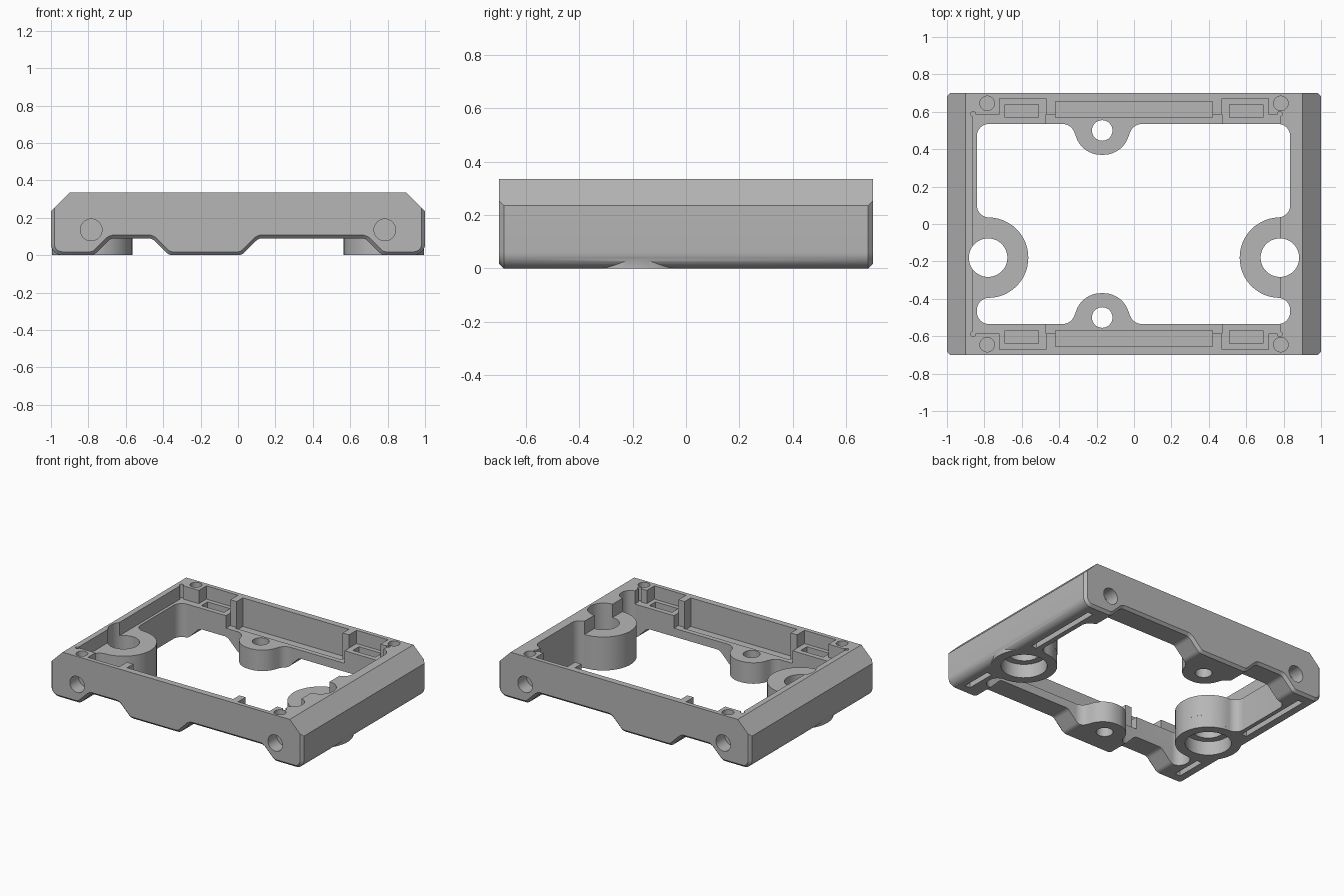
import bpy, bmesh
from math import cos, sin, pi, tan
from mathutils import Vector

if "Cube" in bpy.data.objects:
    bpy.data.objects.remove(bpy.data.objects["Cube"])

grey = bpy.data.materials.new("plain grey")
grey.use_nodes = True
grey.diffuse_color = (0.47, 0.47, 0.47, 1)
grey.node_tree.nodes["Principled BSDF"].inputs["Base Color"].default_value = grey.diffuse_color


def rounded(corners, steps=8):
    """Closed outline from (x, y, radius) corners, each corner replaced by a tangent arc."""
    out = []
    for i, (x, y, r) in enumerate(corners):
        p = Vector((x, y))
        if r == 0:
            out.append(p)
            continue
        a = (Vector(corners[i - 1][:2]) - p).normalized()
        b = (Vector(corners[(i + 1) % len(corners)][:2]) - p).normalized()
        half = a.angle(b) / 2
        centre = p + (a + b).normalized() * (r / sin(half))
        start = p + a * (r / tan(half)) - centre
        end = p + b * (r / tan(half)) - centre
        sweep = start.angle_signed(end)
        for k in range(steps + 1):
            t = -sweep * k / steps
            out.append(centre + Vector((start.x * cos(t) - start.y * sin(t),
                                        start.x * sin(t) + start.y * cos(t))))
    return out


def circle(x, y, r, n=40):
    return [Vector((x + r * cos(2 * pi * k / n), y + r * sin(2 * pi * k / n))) for k in range(n)]


def prism(name, outline, lo, hi, along_y=False):
    """Extrude an outline along z, or an xz outline along y."""
    bm = bmesh.new()
    place = (lambda p, h: (p.x, h, p.y)) if along_y else (lambda p, h: (p.x, p.y, h))
    low = [bm.verts.new(place(p, lo)) for p in outline]
    high = [bm.verts.new(place(p, hi)) for p in outline]
    bm.faces.new(low)
    bm.faces.new(high)
    for i in range(len(low)):
        bm.faces.new((low[i - 1], low[i], high[i], high[i - 1]))
    bmesh.ops.recalc_face_normals(bm, faces=bm.faces)
    mesh = bpy.data.meshes.new(name)
    bm.to_mesh(mesh)
    bm.free()
    mesh.materials.append(grey)
    obj = bpy.data.objects.new(name, mesh)
    bpy.context.collection.objects.link(obj)
    return obj


def box(name, x0, x1, y0, y1, z0, z1):
    x0, x1 = sorted((x0, x1))
    y0, y1 = sorted((y0, y1))
    return prism(name, [Vector(p) for p in ((x0, y0), (x1, y0), (x1, y1), (x0, y1))], z0, z1)


TOP, LEDGE, LOW = 0.335, 0.24, 0.15
ABOVE, BELOW = 0.5, -0.1
BOSS_X, BOSS_Y, BOSS_R = 0.78, -0.18, 0.215

# Frame body: chamfered block with relieved underside
profile = rounded([(-0.9, TOP, 0), (0.9, TOP, 0), (1, 0.235, 0), (1, 0, 0.06),
                   (0.77, 0, 0.05), (0.68, 0.09, 0.05), (0.11, 0.09, 0.05), (0.02, 0, 0.05),
                   (-0.37, 0, 0.05), (-0.46, 0.09, 0.05), (-0.68, 0.09, 0.05),
                   (-0.77, 0, 0.05), (-1, 0, 0.06), (-1, 0.235, 0)])
frame = prism("frame", profile, -0.7, 0.7, along_y=True)

# Narrow chamfer around the lower outline of both ends
bm = bmesh.new()
bm.from_mesh(frame.data)
rim = [e for e in bm.edges if abs(e.verts[0].co.y - e.verts[1].co.y) < 0.001
       and all(v.co.z < 0.24 for v in e.verts)]
bmesh.ops.bevel(bm, geom=rim, offset=0.018, segments=1, affect='EDGES', clamp_overlap=False)
bmesh.ops.recalc_face_normals(bm, faces=bm.faces)
bm.to_mesh(frame.data)
bm.free()

adds, cuts = [], []

# Central opening, flowing round the four bosses
y_hi, y_lo = BOSS_Y + BOSS_R, BOSS_Y - BOSS_R
tip = BOSS_X - BOSS_R
rail = [(-0.335, 0.535, 0.07), (-0.275, 0.37, 0.14), (-0.065, 0.37, 0.14), (-0.005, 0.535, 0.07)]
opening = [(-0.84, 0.535, 0.065)] + rail + [(0.835, 0.535, 0.065)]
opening += [(0.835, y_hi, 0.065), (tip, y_hi, BOSS_R - 0.001),
            (tip, y_lo, BOSS_R - 0.001), (0.835, y_lo, 0.065)]
opening += [(0.835, -0.535, 0.065)] + [(x, -y, r) for x, y, r in reversed(rail)]
opening += [(-0.84, -0.535, 0.065), (-0.84, y_lo, 0.065), (-tip, y_lo, BOSS_R - 0.001),
            (-tip, y_hi, BOSS_R - 0.001), (-0.84, y_hi, 0.065)]
cuts.append(prism("opening_cutter", rounded(opening, 12), BELOW, ABOVE))

# Upper pocket and the lowered middle of the rails
cuts.append(box("pocket_cutter", -0.86, 0.78, -0.585, 0.585, LEDGE, ABOVE))
for s in (-1, 1):
    cuts.append(box("rail_cutter", -0.47, 0.47, s * 0.36, s * 0.585, LOW, ABOVE))
    cuts.append(box("recess_cutter", -0.42, 0.42, s * 0.57, s * 0.655, 0.13, ABOVE))
    cuts.append(prism("rail_hole_cutter", circle(-0.17, s * 0.5, 0.055), BELOW, ABOVE))
    for x in (-0.86, 0.78):
        cuts.append(prism("relief_cutter", circle(x, s * 0.588, 0.014, 12), LEDGE, ABOVE))

for m in (-1, 1):
    # Side boss, with bore and wider counterbore below
    adds.append(prism("side_boss", circle(m * BOSS_X, BOSS_Y, BOSS_R, 64), 0, 0.2))
    cuts.append(prism("bore_cutter", circle(m * BOSS_X, BOSS_Y, 0.103, 48), BELOW, ABOVE))
    cuts.append(prism("counterbore_cutter", circle(m * BOSS_X, BOSS_Y, 0.15, 48), BELOW, 0.1))
    # Grooves under the side walls
    for y0, y1 in ((-0.62, -0.4), (0.05, 0.62)):
        cuts.append(box("groove_cutter", m * 0.87, m * 0.91, y0, y1, BELOW, 0.05))
    for s in (-1, 1):
        # Seats with slots, and blind holes at each corner
        cuts.append(box("seat_cutter", m * 0.47, m * 0.72, s * 0.55, s * 0.67, LEDGE, ABOVE))
        cuts.append(box("slot_cutter", m * 0.51, m * 0.69, s * 0.57, s * 0.64, LOW, ABOVE))
        cuts.append(prism("top_hole_cutter", circle(m * 0.785, s * 0.645, 0.039, 24), 0.27, ABOVE))
        y0, y1 = sorted((s * 0.6, s * 0.8))
        cuts.append(prism("screw_hole_cutter", circle(m * 0.785, 0.135, 0.058, 32), y0, y1, along_y=True))

# Combine everything into one solid
for parts, operation in ((adds, 'UNION'), (cuts, 'DIFFERENCE')):
    for part in parts:
        part.hide_render = True
        mod = frame.modifiers.new(part.name, 'BOOLEAN')
        mod.object, mod.operation, mod.solver = part, operation, 'EXACT'
solid = bpy.data.meshes.new_from_object(frame.evaluated_get(bpy.context.evaluated_depsgraph_get()))
frame.modifiers.clear()
frame.data = solid
for part in adds + cuts:
    bpy.data.objects.remove(part)
solid.materials.clear()
solid.materials.append(grey)
for face in solid.polygons:
    face.material_index = 0

# Smooth the rounds, keep hard edges
bpy.ops.object.select_all(action='DESELECT')
frame.select_set(True)
bpy.context.view_layer.objects.active = frame
bpy.ops.object.shade_smooth_by_angle(angle=pi / 6)
